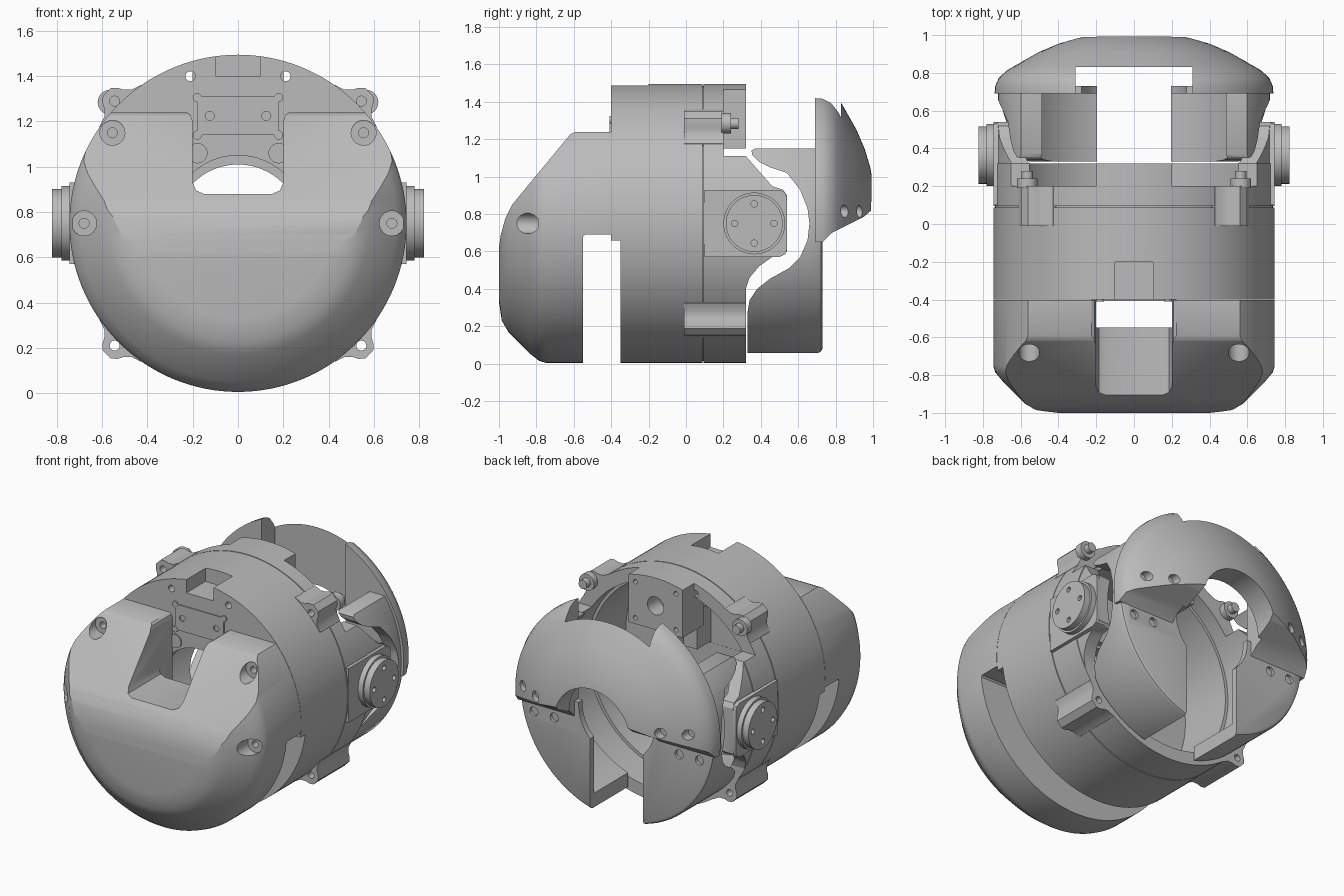
import bpy, bmesh, math

if "Cube" in bpy.data.objects:
    bpy.data.objects.remove(bpy.data.objects["Cube"])

CZ = 0.75          # height of the main axis
R = 0.745          # body radius
grey = bpy.data.materials.new("plain_grey")
grey.use_nodes = True
grey.diffuse_color = (0.5, 0.5, 0.5, 1)
grey.node_tree.nodes["Principled BSDF"].inputs["Base Color"].default_value = (0.5, 0.5, 0.5, 1)


def finish(name, bm):
    bmesh.ops.recalc_face_normals(bm, faces=bm.faces)
    me = bpy.data.meshes.new(name)
    bm.to_mesh(me)
    bm.free()
    me.materials.append(grey)
    ob = bpy.data.objects.new(name, me)
    bpy.context.collection.objects.link(ob)
    return ob


def prism(name, pts, lo, hi, axis="y"):
    """Extrude an outline: (x, z) along y, or (y, z) along x."""
    bm = bmesh.new()
    place = (lambda a, b, d: (a, d, b)) if axis == "y" else (lambda a, b, d: (d, a, b))
    ends = [[bm.verts.new(place(a, b, d)) for a, b in pts] for d in (lo, hi)]
    bm.faces.new(ends[0])
    bm.faces.new(ends[1])
    for i in range(len(pts)):
        j = (i + 1) % len(pts)
        bm.faces.new((ends[0][i], ends[0][j], ends[1][j], ends[1][i]))
    return finish(name, bm)


def box(name, x0, x1, y0, y1, z0, z1):
    return prism(name, [(x0, z0), (x1, z0), (x1, z1), (x0, z1)], y0, y1)


def rod(name, r, a, b, lo, hi, axis="y", n=32):
    ring = [math.tau * i / n for i in range(n)]
    return prism(name, [(a + r * math.cos(t), b + r * math.sin(t)) for t in ring], lo, hi, axis)


def lathe(name, profile, n=128):
    """Solid turned about the main axis from (radius, y) pairs."""
    bm = bmesh.new()
    rings = [[bm.verts.new((r * math.cos(math.tau * i / n), y, CZ + r * math.sin(math.tau * i / n)))
              for i in range(n)] for r, y in profile]
    bm.faces.new(rings[0])
    bm.faces.new(rings[-1])
    for p, q in zip(rings, rings[1:]):
        for i in range(n):
            j = (i + 1) % n
            bm.faces.new((p[i], p[j], q[j], q[i]))
    return finish(name, bm)


def combine(ob, *tools, op="DIFFERENCE"):
    for tool in tools:
        mod = ob.modifiers.new("shape", "BOOLEAN")
        mod.operation, mod.solver, mod.object = op, "EXACT", tool
        me = bpy.data.meshes.new_from_object(ob.evaluated_get(bpy.context.evaluated_depsgraph_get()))
        ob.modifiers.clear()
        ob.data = me
        bpy.data.objects.remove(tool)
    return ob


SIDES = (-1, 1)

# Front cap: domed drum with a sloped top, a flat crown and a centre notch
cap = lathe("front_cap", [(0.42, -1), (0.52, -0.985), (0.58, -0.95), (0.70, -0.83),
                          (0.735, -0.785), (R, -0.75), (R, -0.402)])
combine(cap, prism("cut", [(-0.39, 0.69), (-0.54, 0.69), (-0.55, 0.68), (-0.55, -0.1), (-1.1, -0.1),
                           (-1.1, 0.3), (-1.003, 0.6), (-0.99, 0.69), (-0.965, 0.78), (-0.93, 0.85),
                           (-0.62, 1.225), (-0.59, 1.24), (-0.39, 1.24)], -1, 1, "x"), op="INTERSECT")
notch = [(-0.24, 1.25), (-0.21, 1.23), (-0.2, 1.2), (-0.2, 0.93), (-0.185, 0.895), (-0.15, 0.88)]
combine(cap, prism("cut", notch + [(-x, z) for x, z in reversed(notch)], -1.2, -0.3),
        box("cut", -0.2, 0.2, -0.549, -0.3, 0.6, 1.0))
for s in SIDES:
    combine(cap, rod("cut", 0.055, s * 0.555, 1.15, -1.2, -0.63),
            rod("cut", 0.055, s * 0.68, CZ, -1.2, -0.79),
            rod("cut", 0.022, s * 0.555, 1.15, -1.2, -0.5),
            rod("cut", 0.022, s * 0.68, CZ, -1.2, -0.65))

# Main drum: hollow, with a pierced front wall and a slot in its top
drum = lathe("main_drum", [(R, -0.4), (R, 0.088), (0.735, 0.088), (0.735, 0.0955)])
combine(drum, lathe("cut", [(0.64, -0.28), (0.64, 0.2)]),
        rod("cut", 0.3, 0, CZ, -0.6, 0, n=64),
        rod("cut", 0.33, 0, CZ - 0.01, -0.32, 0, n=64),
        box("cut", -0.9, 0.9, -0.5, -0.35, -0.1, 0.66),
        box("cut", -0.1, 0.1, -0.5, -0.2, 1.4, 1.6))

# Rear ring: lower at the top, where the sensor block stands proud
ring = lathe("rear_ring", [(R, 0.094), (R, 0.32)])
combine(ring, lathe("cut", [(0.66, 0), (0.66, 0.5)]),
        box("cut", -0.9, 0.9, 0.2, 0.5, 1.11, 1.6))
for s in SIDES:
    for part in (drum, ring):
        combine(part, rod("cut", 0.022, s * 0.21, 1.40, -0.6, 0.6))

# Sensor block inside the top of the ring
block = lathe("sensor_block", [(R, 0.1), (R, 0.32)])
combine(block, box("cut", -0.2, 0.2, 0, 0.5, 1.15, 1.6), op="INTERSECT")
combine(block, rod("cut", 0.06, 0, 1.31, 0.2, 0.5))
for sx in SIDES:
    for sz in SIDES:
        combine(block, rod("cut", 0.015, sx * 0.15, 1.31 + sz * 0.12, 0.28, 0.5, n=16))

# Mounting panel, its pins and screws on the front wall
panel = box("mount_panel", -0.18, 0.18, -0.408, -0.39, 1.14, 1.31)
for s in SIDES:
    combine(panel, rod("cut", 0.02, s * 0.125, 1.225, -0.5, -0.3, n=20))
    rod("panel_screw", 0.045, s * 0.18, 1.06, -0.408, -0.39)
    for z in (1.14, 1.305):
        rod("panel_pin", 0.02, s * 0.18, z, -0.409, -0.39, n=20)

# Bolt ears around the drum, flared into the wall
flare = [(0.66, 0.17), (0.735, 0.13), (0.75, 0.085), (0.775, 0.06), (0.80, 0.047), (0.82, 0.025)]
flare += [(r, -t) for r, t in reversed(flare)]
for sx in SIDES:
    for sz in SIDES:
        k = math.sqrt(0.5)
        back = 0.2 if sz > 0 else 0.32
        pts = [(sx * k * (r + t), CZ + sz * k * (r - t)) for r, t in flare]
        ear = prism("bolt_ear", pts, -0.01, back)
        combine(ear, rod("cut", 0.022, sx * 0.545, CZ + sz * 0.54, -0.5, 0.5))
    rod("ear_washer", 0.055, sx * 0.565, 1.285, 0.19, 0.24)
    rod("ear_screw", 0.03, sx * 0.565, 1.285, 0.19, 0.28)

# Side brackets that carry the pivots
bracket = lathe("pivot_bracket", [(0.74, 0.25), (0.74, 0.6)])
combine(bracket, lathe("cut", [(0.66, 0), (0.66, 0.8)]))
combine(bracket, prism("cut", [(0.3, 1.11), (0.32, 1.11), (0.46, 0.95), (0.52, 0.93), (0.54, 0.9),
                               (0.54, 0.6), (0.52, 0.58), (0.46, 0.57), (0.39, 0.52), (0.34, 0.46),
                               (0.32, 0.4), (0.3, 0.4)], -1, 1, "x"), op="INTERSECT")
for s in SIDES:
    pad = [(0.1, 0.57), (0.5, 0.57), (0.53, 0.585), (0.54, 0.61), (0.54, 0.89), (0.53, 0.915),
           (0.5, 0.93), (0.1, 0.93)]
    prism("pivot_pad", pad, s * 0.67, s * R, "x")
    rod("pivot_flange", 0.165, 0.365, CZ, s * 0.7, s * 0.78, "x", 64)
    hub = rod("pivot_hub", 0.152, 0.365, CZ, s * 0.75, s * 0.822, "x", 64)
    for dy, dz in ((0.105, 0), (-0.105, 0), (0, 0.105), (0, -0.105)):
        combine(hub, rod("cut", 0.017, 0.365 + dy, CZ + dz, s * 0.77, s * 0.9, "x", 20))

# Swinging rear cup: hollow, split in the middle, cut round the pivots
cup = lathe("rear_cup", [(0.72, 0.325), (0.72, 0.705), (0.712, 0.722), (0.695, 0.73)])
combine(cup, lathe("cut", [(0.63, 0.1), (0.63, 0.69)]))
combine(cup, prism("cut", [(0.34, 0), (0.8, 0), (0.8, 1.15), (0.37, 1.15), (0.35, 1.14), (0.355, 1.115),
                           (0.39, 1.08), (0.45, 1.05), (0.54, 1.02), (0.61, 0.93), (0.65, 0.83),
                           (0.66, 0.75), (0.65, 0.66), (0.61, 0.57), (0.55, 0.51), (0.45, 0.455),
                           (0.38, 0.4), (0.34, 0.34), (0.33, 0.28), (0.33, 0)],
                   -1, 1, "x"), op="INTERSECT")
combine(cup, box("cut", -0.195, 0.195, 0.2, 0.9, -0.1, 0.9),
        box("cut", -0.31, 0.31, 0.5, 0.9, CZ, 1.6),
        rod("cut", 0.28, 0, 0.73, 0.5, 1.1, n=64))

# Rear dome: crescent shell over the cup with an arch and a top notch
dome = lathe("rear_dome", [(0.738, 0.69), (0.735, 0.73), (0.715, 0.775), (0.67, 0.815), (0.61, 0.85),
                           (0.5, 0.912), (0.4, 0.955), (0.3, 0.985), (0.22, 1.0)])
combine(dome, prism("cut", [(0.6, 0.65), (0.73, 0.65), (0.78, 0.7), (0.86, 0.74), (0.95, 0.785),
                            (1.05, 0.87), (1.05, -0.1), (0.6, -0.1)], -1, 1, "x"),
        box("cut", -0.31, 0.31, 0.5, 0.83, 0.6, 1.6),
        rod("cut", 0.28, 0, 0.73, 0.5, 1.1, n=64))
for s in SIDES:
    for x, y in ((0.61, 0.8), (0.46, 0.88)):
        combine(dome, rod("cut", 0.033, s * x, 0.815, y, 1.2))
        combine(cup, rod("cut", 0.03, s * x, 0.6, 0.71, 1.2))

# Smooth the curved faces and keep the edges crisp
for ob in bpy.context.scene.objects:
    ob.select_set(ob.type == "MESH")
bpy.context.view_layer.objects.active = cap
bpy.ops.object.shade_smooth_by_angle(angle=math.radians(28))
